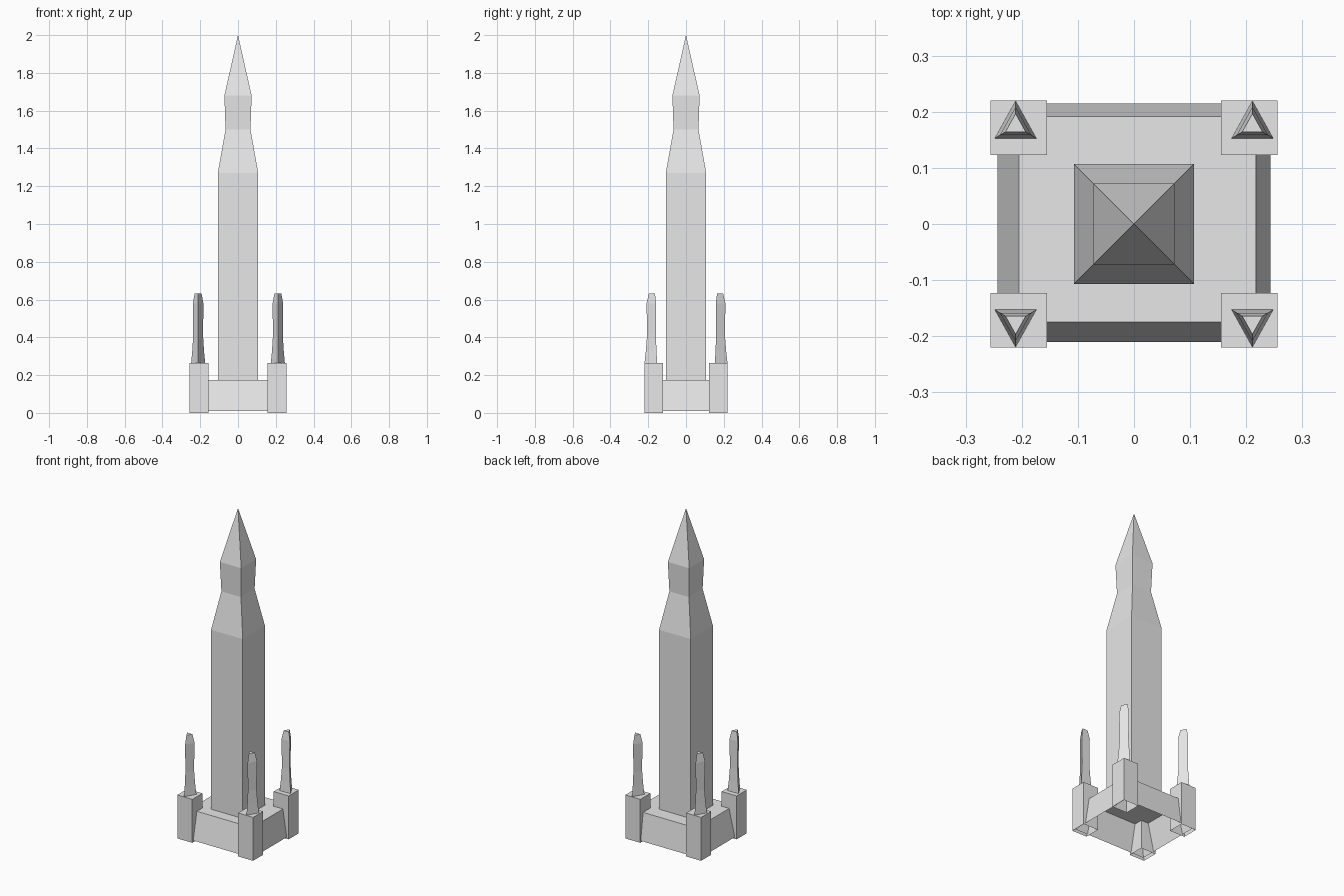
import bpy
import bmesh

cube = bpy.data.objects.get("Cube")
if cube:
    bpy.data.objects.remove(cube, do_unlink=True)

grey = bpy.data.materials.new("pale_stone")
grey.use_nodes = True
STONE = (0.8, 0.8, 0.8, 1.0)
grey.diffuse_color = STONE
grey.node_tree.nodes["Principled BSDF"].inputs["Base Color"].default_value = STONE


def rect(x0, x1, y0, y1, z):
    """Four corners, counter-clockwise from above."""
    return [(x0, y0, z), (x1, y0, z), (x1, y1, z), (x0, y1, z)]


def square(half, z):
    return rect(-half, half, -half, half, z)


def loft(name, rings, tip=None):
    """Skin between rings, open underneath, closed by a cap or a point."""
    bm = bmesh.new()
    loops = [[bm.verts.new(p) for p in ring] for ring in rings]
    n = len(loops[0])
    for low, high in zip(loops, loops[1:]):
        for i in range(n):
            j = (i + 1) % n
            bm.faces.new((low[i], low[j], high[j], high[i]))
    top = loops[-1]
    if tip:
        point = bm.verts.new(tip)
        for i in range(n):
            bm.faces.new((top[i], top[(i + 1) % n], point))
    else:
        bm.faces.new(top)
    mesh = bpy.data.meshes.new(name)
    bm.to_mesh(mesh)
    bm.free()
    mesh.materials.append(grey)
    obj = bpy.data.objects.new(name, mesh)
    bpy.context.collection.objects.link(obj)
    return obj


# Hollow plinth with sloping walls
loft("plinth", [rect(-0.243, 0.243, -0.21, 0.215, 0.01),
                rect(-0.205, 0.217, -0.175, 0.192, 0.175)])

# Square tower with a stepped, pointed spire
tower_profile = [(0.107, 0.175), (0.107, 1.27), (0.066, 1.5), (0.072, 1.68)]
loft("tower", [square(h, z) for h, z in tower_profile], tip=(0, 0, 2))

# Corner pillars, each carrying a slim three-sided pinnacle
pinnacle_profile = [(0.037, 0.265), (0.031, 0.33), (0.026, 0.41),
                    (0.028, 0.58), (0.018, 0.632)]
for depth, sy in (("front", -1), ("back", 1)):
    for side, sx in (("right", -1), ("left", 1)):
        xs = sorted((sx * 0.155, sx * 0.256))
        ys = sorted((sy * 0.123, sy * 0.22))
        loft(f"{depth}_{side}_pillar", [rect(*xs, *ys, z) for z in (0, 0.265)])

        cx, cy = sx * 0.211, sy * 0.175
        rings = []
        for w, z in pinnacle_profile:
            rings.append([(cx - sy * w, cy - sy * 0.6 * w, z),
                          (cx + sy * w, cy - sy * 0.6 * w, z),
                          (cx, cy + sy * 1.2 * w, z)])
        loft(f"{depth}_{side}_pinnacle", rings)
